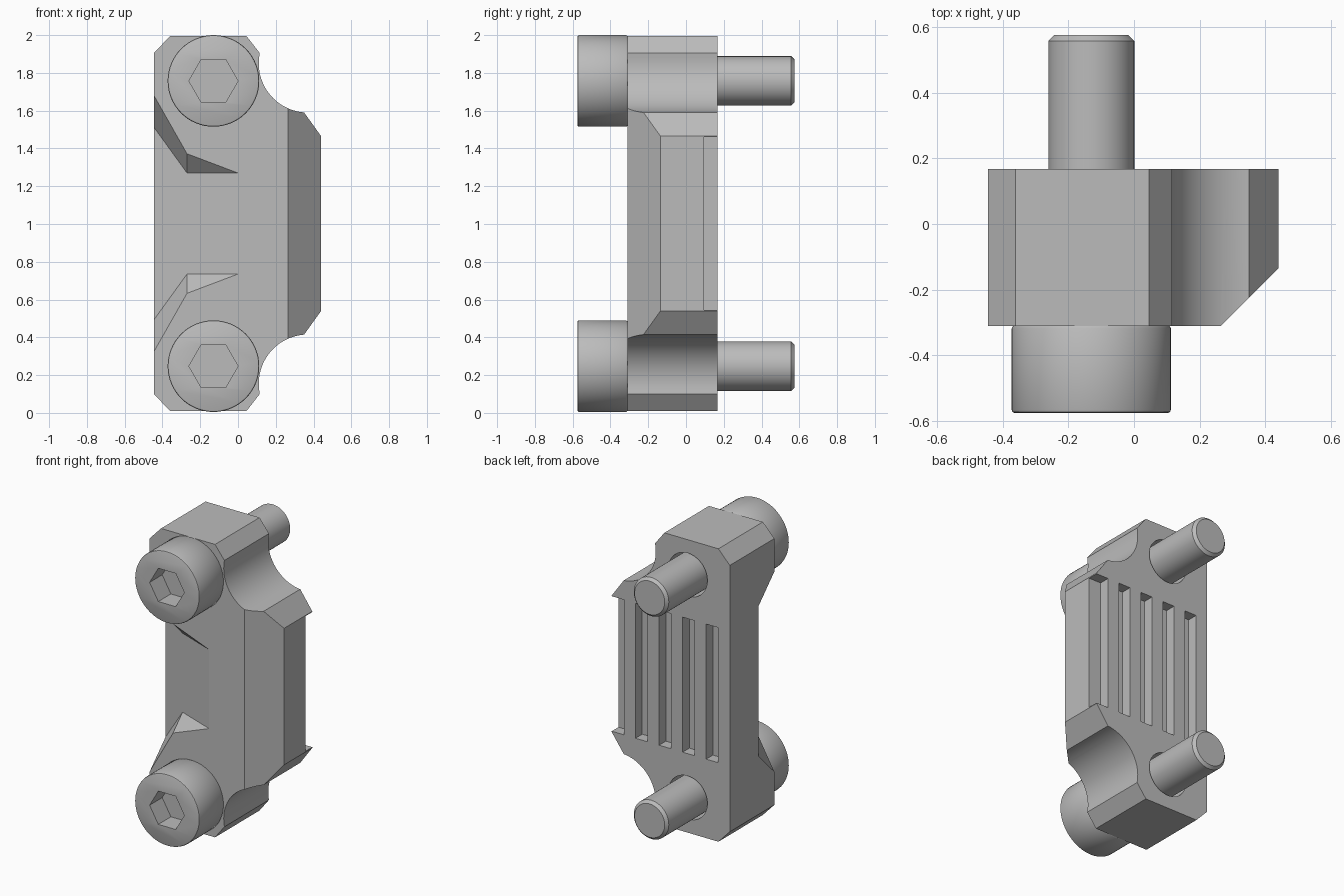
import bpy, bmesh, math

if "Cube" in bpy.data.objects:
    bpy.data.objects.remove(bpy.data.objects["Cube"])

MID = 1.0025          # mirror height of the clamp
BOLT_X, BOLT_Z = -0.13, (0.2475, 1.7575)
FRONT, BACK = -0.31, 0.167

steel = bpy.data.materials.new("grey metal")
steel.diffuse_color = (0.5, 0.5, 0.5, 1)
steel.use_nodes = True
steel.node_tree.nodes["Principled BSDF"].inputs["Base Color"].default_value = steel.diffuse_color


def loft(name, rings):
    """Closed solid through a list of equal-length point rings."""
    bm = bmesh.new()
    vs = [[bm.verts.new(p) for p in r] for r in rings]
    n = len(rings[0])
    for a, b in zip(vs, vs[1:]):
        for i in range(n):
            j = (i + 1) % n
            bm.faces.new((a[i], a[j], b[j], b[i]))
    bm.faces.new(vs[0][::-1])
    bm.faces.new(vs[-1])
    bmesh.ops.recalc_face_normals(bm, faces=bm.faces)
    me = bpy.data.meshes.new(name)
    bm.to_mesh(me)
    bm.free()
    ob = bpy.data.objects.new(name, me)
    bpy.context.collection.objects.link(ob)
    me.materials.append(steel)
    return ob


def circle(r, y, z, n=64):
    return [(BOLT_X + r * math.cos(2 * math.pi * i / n), y,
             z + r * math.sin(2 * math.pi * i / n)) for i in range(n)]


def box(name, x0, x1, y0, y1, z0, z1):
    return loft(name, [[(x0, y0, z), (x1, y0, z), (x1, y1, z), (x0, y1, z)]
                       for z in (z0, z1)])


def cut(target, cutter):
    mod = target.modifiers.new("cut", 'BOOLEAN')
    mod.operation, mod.solver, mod.object = 'DIFFERENCE', 'EXACT', cutter
    bpy.context.view_layer.objects.active = target
    bpy.ops.object.modifier_apply(modifier=mod.name)
    bpy.data.objects.remove(cutter)


def smooth(ob, angle):
    bpy.ops.object.select_all(action='DESELECT')
    ob.select_set(True)
    bpy.context.view_layer.objects.active = ob
    bpy.ops.object.shade_smooth_by_angle(angle=math.radians(angle))


# Clamp body: half outline with a round handle notch, mirrored top to bottom
half = [(-0.445, 0.10), (-0.36, 0.01), (0.045, 0.01), (0.115, 0.10)]
a0, a1, steps = math.radians(191), math.radians(94.5), 24
for i in range(1, steps + 1):
    a = a0 + (a1 - a0) * i / steps
    half.append((0.37 + 0.26 * math.cos(a), 0.155 + 0.26 * math.sin(a)))
half.append((0.44, 0.54))
outline = half + [(x, 2 * MID - z) for x, z in reversed(half)]
body = loft("clamp_body", [[(x, y, z) for x, z in outline] for y in (FRONT, BACK)])

# Long chamfer on the front right edge
cut(body, loft("edge_cutter", [[(0.165, -0.41, z), (0.54, -0.035, z), (0.54, -0.41, z)]
                               for z in (-0.1, 2.1)]))

# Sloping relief on the front left, flaring towards the side
rings = []
for x, depth, floor in ((0, 0, 0.2675), (-0.27, 0.102, 0.2675), (-0.61, 0.231, 0.7375)):
    wide = floor + depth + 0.1
    rings.append([(x, FRONT + depth, MID - floor), (x, FRONT + depth, MID + floor),
                  (x, FRONT - 0.1, MID + wide), (x, FRONT - 0.1, MID - wide)])
cut(body, loft("relief_cutter", rings))

# Vertical grip slots in the back; the last one opens through the side
for i in range(5):
    x = -0.358 + 0.1765 * i
    cut(body, box("slot_cutter", x, x + (0.2 if i == 4 else 0.09), 0.095, 0.3, 0.545, 1.46))

# Clearance holes for the bolts
for z in BOLT_Z:
    cut(body, loft("hole_cutter", [circle(0.147, y, z) for y in (-0.5, 0.5)]))
smooth(body, 15)

# Socket head bolts: one solid of head and shank, with a hexagon recess
for label, z in zip(("lower", "upper"), BOLT_Z):
    bolt = loft(label + "_bolt", [circle(r, y, z) for r, y in (
        (0.234, -0.575), (0.24, -0.572), (0.2425, -0.565), (0.2425, -0.318),
        (0.238, FRONT), (0.131, FRONT), (0.131, 0.557), (0.113, 0.575))])
    cut(bolt, loft("hex_cutter", [circle(0.13, y, z, 6) for y in (-0.7, -0.44)]))
    smooth(bolt, 30)
